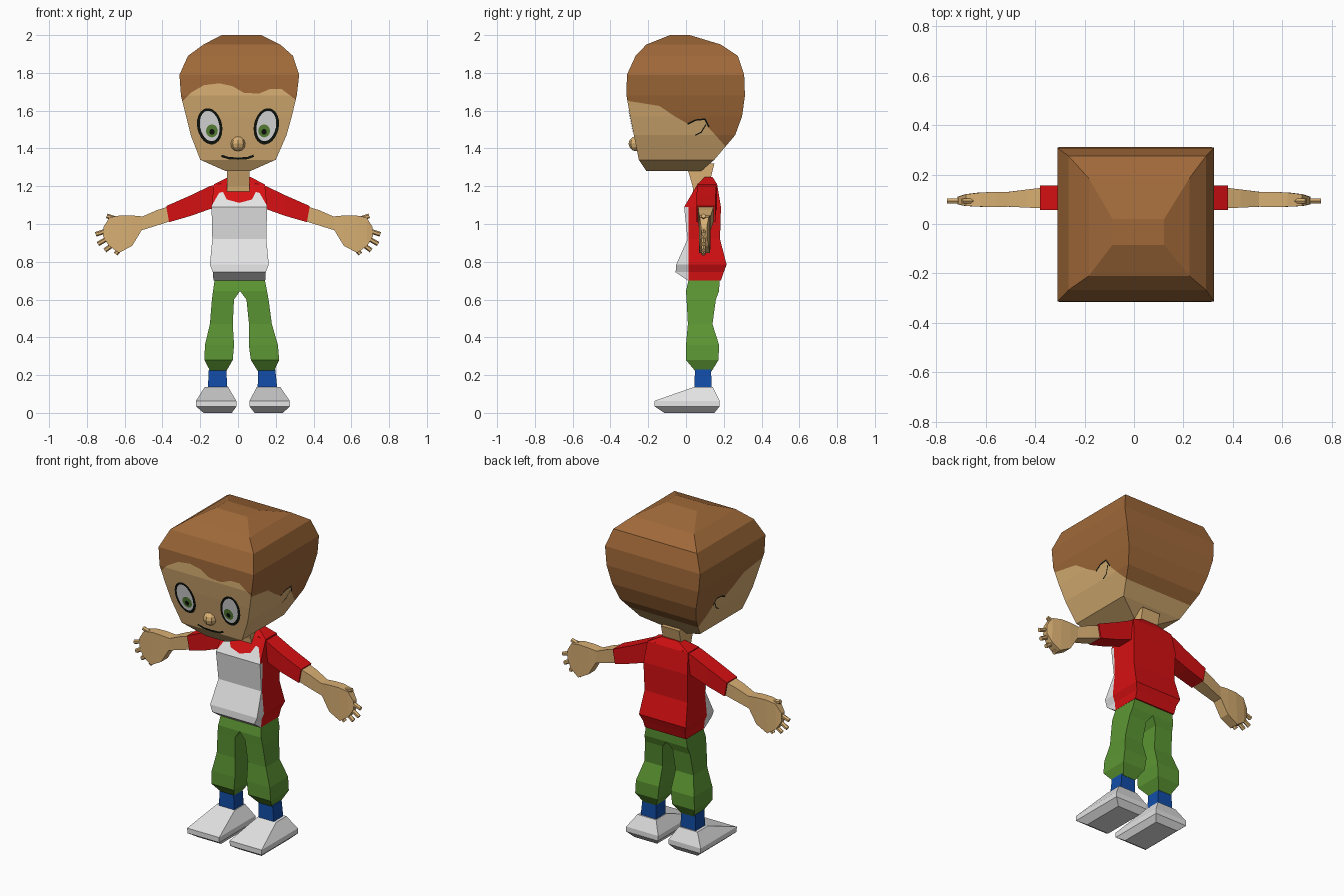
import bpy, bmesh, math
from mathutils import Vector

if "Cube" in bpy.data.objects:
    bpy.data.objects.remove(bpy.data.objects["Cube"])


def material(name, r, g, b):
    m = bpy.data.materials.new(name)
    lin = [((c / 255 + 0.055) / 1.055) ** 2.4 for c in (r, g, b)]
    m.diffuse_color = (*lin, 1)
    m.use_nodes = True
    m.node_tree.nodes["Principled BSDF"].inputs["Base Color"].default_value = m.diffuse_color
    return m


SKIN = material("skin", 216, 175, 115)
HAIR = material("brown hair", 160, 105, 57)
WHITE = material("white", 228, 228, 228)
RED = material("red", 214, 16, 18)
GREEN = material("trouser green", 92, 150, 51)
BLUE = material("sock blue", 18, 77, 168)
BLACK = material("black", 14, 18, 12)
IRIS = material("iris green", 92, 135, 55)


def finish(name, bm, *mats):
    me = bpy.data.meshes.new(name)
    bm.to_mesh(me)
    bm.free()
    for m in mats:
        me.materials.append(m)
    ob = bpy.data.objects.new(name, me)
    bpy.context.collection.objects.link(ob)
    return ob


def loft(rings):
    """Closed skin through rings of equal point count."""
    bm = bmesh.new()
    vs = [[bm.verts.new(p) for p in r] for r in rings]
    n = len(vs[0])
    for a, b in zip(vs, vs[1:]):
        for i in range(n):
            j = (i + 1) % n
            bm.faces.new((a[i], a[j], b[j], b[i]))
    bm.faces.new(vs[0])
    bm.faces.new(vs[-1])
    bmesh.ops.recalc_face_normals(bm, faces=bm.faces)
    bm.normal_update()
    return bm


def rect(z, x0, x1, y0, y1):
    return [(x0, y0, z), (x1, y0, z), (x1, y1, z), (x0, y1, z)]


def lerp(pts, u):
    for (a, p), (b, q) in zip(pts, pts[1:]):
        if u <= b:
            return p + (q - p) * max(0, (u - a) / (b - a))
    return pts[-1][1]


def bisect(bm, pick, co, no):
    faces = [f for f in bm.faces if pick(f)]
    geom = set(faces)
    for f in faces:
        geom.update(f.edges, f.verts)
    bmesh.ops.bisect_plane(bm, geom=list(geom), dist=1e-5, plane_co=co, plane_no=no)
    bm.normal_update()


def cut_line(bm, pick, axis, pts):
    """Cut the picked faces along a polyline (u, z), u being x or y."""
    def vec(u, z):
        v = Vector((0, 0, z))
        v[axis] = u
        return v
    for u, z in pts[1:-1]:
        bisect(bm, pick, vec(u, 0), vec(1, 0))
    for (a, p), (b, q) in zip(pts, pts[1:]):
        bisect(bm, lambda f: pick(f) and a < f.calc_center_median()[axis] < b,
               vec(a, p), vec(p - q, b - a))


def facing(axis, sign, zmin=-9, zmax=9):
    return lambda f: f.normal[axis] * sign > 0.5 and zmin < f.calc_center_median().z < zmax


# Head: square rings (z, x0, x1, y0, y1)
HEAD = [(1.28, -.065, .065, -.21, .08), (1.34, -.2, .2, -.25, .15),
        (1.47, -.25, .257, -.276, .26), (1.57, -.275, .285, -.296, .297),
        (1.68, -.302, .311, -.315, .312), (1.79, -.31, .324, -.313, .308),
        (1.89, -.265, .291, -.267, .275), (1.95, -.183, .224, -.21, .185),
        (2.0, -.087, .122, -.085, .02)]
FRONT_HAIR = [(-.4, 1.62), (-.30, 1.645), (-.25, 1.695), (-.18, 1.735), (-.1, 1.745),
              (-.03, 1.73), (.03, 1.695), (.11, 1.69), (.17, 1.715), (.23, 1.715), (.31, 1.655), (.4, 1.65)]
SIDE_HAIR = [(-.4, 1.66), (-.31, 1.652), (-.14, 1.625), (-.06, 1.57), (.01, 1.53),
             (.05, 1.55), (.1, 1.555), (.125, 1.505), (.21, 1.41), (.4, 1.38)]
bm = loft([rect(*r) for r in HEAD])
cut_line(bm, facing(1, -1, 1.35, 1.78), 0, FRONT_HAIR)
for s in (-1, 1):
    cut_line(bm, facing(0, s, 1.35, 1.78), 1, SIDE_HAIR)
bisect(bm, facing(1, 1, 1.35, 1.78), (0, 0, 1.41), (0, 0, 1))
for f in bm.faces:
    c, n = f.calc_center_median(), f.normal
    if c.z > 1.78 or c.z < 1.34:
        hair = c.z > 1.78
    elif abs(n.x) > abs(n.y):
        hair = c.z > lerp(SIDE_HAIR, c.y)
    elif n.y < 0:
        hair = c.z > lerp(FRONT_HAIR, c.x)
    else:
        hair = c.z > 1.41
    f.material_index = int(hair)
finish("head", bm, SKIN, HAIR)


# Painted face details: thin plates that follow the head surface
def on_face(h):
    return lambda u, z: Vector((u, lerp([(r[0], r[3]) for r in HEAD], z) - h, z))


def on_side(s, h):
    k = 2 if s > 0 else 1
    return lambda u, z: Vector((lerp([(r[0], r[k]) for r in HEAD], z) + s * h, u, z))


def plate(name, polys, place, out, mat):
    bm = bmesh.new()
    for poly in polys:
        f = bm.faces.new([bm.verts.new(place(*p)) for p in poly])
        f.normal_update()
        if f.normal.dot(Vector(out)) < 0:
            f.normal_flip()
    finish(name, bm, mat)


def oval(cx, cz, rx, rz, tilt=0, n=24):
    pts = []
    for i in range(n):
        a = 2 * math.pi * i / n
        u, w = rx * math.cos(a), rz * math.sin(a)
        pts.append((cx + u * math.cos(tilt) - w * math.sin(tilt),
                    cz + u * math.sin(tilt) + w * math.cos(tilt)))
    return [pts]


def ribbon(pts, w):
    polys = []
    for a, b in zip(pts, pts[1:]):
        d = Vector((b[0] - a[0], b[1] - a[1])).normalized() * w / 2
        e, n = d * 0.5, Vector((-d.y, d.x))
        a, b = Vector(a) - e, Vector(b) + e
        polys.append([tuple(a - n), tuple(b - n), tuple(b + n), tuple(a + n)])
    return polys


FWD = (0, -1, 0)
for s, side in ((-1, "right"), (1, "left")):
    x, t = s * .15, -s * .2
    plate(side + "_eye_outline", oval(x, 1.517, .066, .097, t), on_face(.002), FWD, BLACK)
    plate(side + "_eye_white", oval(x, 1.519, .051, .082, t), on_face(.004), FWD, WHITE)
    plate(side + "_iris", oval(s * .138, 1.493, .031, .034), on_face(.006), FWD, IRIS)
    plate(side + "_pupil", oval(s * .138, 1.488, .014, .015), on_face(.008), FWD, BLACK)
    plate(side + "_ear_outline", ribbon([(.01, 1.53), (.05, 1.55), (.1, 1.555), (.12, 1.515)], .008),
          on_side(s, .003), (s, 0, 0), BLACK)
    plate(side + "_ear_fold", ribbon([(.05, 1.47), (.08, 1.485), (.105, 1.525)], .006),
          on_side(s, .003), (s, 0, 0), BLACK)
plate("mouth", ribbon([(-.085, 1.36), (-.05, 1.349), (0, 1.346), (.05, 1.349), (.08, 1.36)], .012),
      on_face(.003), FWD, BLACK)

# Nose
bm = bmesh.new()
bmesh.ops.create_uvsphere(bm, u_segments=8, v_segments=6, radius=.04)
bmesh.ops.translate(bm, verts=bm.verts, vec=(0, -.264, 1.425))
finish("nose", bm, SKIN)

# Neck
finish("neck", loft([rect(1.08, -.058, .062, .05, .12), rect(1.2, -.058, .062, .035, .12),
                     rect(1.32, -.058, .062, 0, .15)]), SKIN)

# Shirt: white front panel with red collar, sides and back
TORSO = [(.70, .137, .01, .185), (.745, .14, -.055, .2), (.785, .156, -.052, .215),
         (.92, .143, .008, .18), (1.09, .147, -.01, .185), (1.21, .135, .06, .165), (1.25, .056, .1, .14)]
PANEL = [(-.3, 1.0), (-.14, 1.095), (-.1, 1.165), (-.08, 1.17), (-.06, 1.13), (.007, 1.112),
         (.074, 1.13), (.094, 1.17), (.114, 1.165), (.154, 1.095), (.3, 1.0)]
bm = loft([rect(z, .007 - h, .007 + h, a, b) for z, h, a, b in TORSO])
panel_side = lambda f: abs(f.normal.x) > .5
bisect(bm, panel_side, (0, .014, 0), (0, 1, 0))
cut_line(bm, facing(1, -1, 1.0, 1.2), 0, PANEL)
for f in bm.faces:
    c = f.calc_center_median()
    if f.normal.y < -.4:
        white = c.z < lerp(PANEL, c.x)
    else:
        white = panel_side(f) and c.y < .014 and c.z < 1.1
    f.material_index = int(white)
finish("shirt", bm, RED, WHITE)

# Arm rings: top x, z, bottom x, z, y0, y1
SLEEVE = [(.09, 1.215, .11, 1.09, .06, .165), (.15, 1.2, .16, 1.075, .06, .16),
          (.25, 1.152, .25, 1.043, .055, .157), (.38, 1.095, .365, 1.01, .057, .155)]
ARM = [(.36, 1.095, .35, 1.018, .064, .148), (.43, 1.073, .42, .995, .066, .14),
       (.505, 1.04, .51, .967, .07, .13), (.56, 1.045, .56, .885, .068, .13),
       (.62, 1.046, .63, .847, .07, .127), (.68, 1.035, .685, .885, .073, .12),
       (.712, .985, .714, .935, .08, .11)]
# Finger base x, z and tip x, z
FINGERS = [(.61, 1.015, .695, 1.043), (.68, .97, .753, .945), (.67, .935, .742, .894),
           (.65, .9, .705, .86), (.615, .88, .648, .841)]
# Leg, sock and shoe rings: z, inner x, outer x, y0, y1
LEG = [(.71, 0, .132, .015, .178), (.645, 0, .143, 0, .175), (.6, .033, .15, .003, .158),
       (.47, .043, .164, .01, .14), (.36, .039, .193, 0, .175), (.28, .048, .198, 0, .172),
       (.22, .084, .168, .05, .135)]
SOCK = [(.23, .084, .176, .047, .133), (.125, .08, .184, .045, .135)]
SHOE = [(.137, .076, .2, .042, .142), (.064, .035, .248, -.166, .178),
        (.034, .035, .248, -.166, .178), (0, .06, .21, -.115, .15)]


def finger(bm, s, x0, z0, x1, z1, r=.0125):
    a, b = Vector((s * x0, .093, z0)), Vector((s * x1, .093, z1))
    d = (b - a).normalized()
    side = d.cross(Vector((0, 1, 0)))
    ring = lambda c: [bm.verts.new(c + r * (math.cos(k * math.pi / 3) * side
                      + math.sin(k * math.pi / 3) * Vector((0, 1, 0)))) for k in range(6)]
    va, vb = ring(a), ring(b)
    for k in range(6):
        j = (k + 1) % 6
        bm.faces.new((va[k], va[j], vb[j], vb[k]))
    bm.faces.new(va)
    bm.faces.new(vb)


for s, side in ((-1, "right"), (1, "left")):
    arm_ring = lambda r: [(s * r[0], r[4], r[1]), (s * r[0], r[5], r[1]),
                          (s * r[2], r[5], r[3]), (s * r[2], r[4], r[3])]
    finish(side + "_sleeve", loft([arm_ring(r) for r in SLEEVE]), RED)
    finish(side + "_arm_and_hand", loft([arm_ring(r) for r in ARM]), SKIN)
    bm = bmesh.new()
    for fg in FINGERS:
        finger(bm, s, *fg)
    bmesh.ops.recalc_face_normals(bm, faces=bm.faces)
    finish(side + "_fingers", bm, SKIN)
    # Legs stand slightly to one side as they go down
    for part, rings, mat in (("trouser_leg", LEG, GREEN), ("sock", SOCK, BLUE), ("shoe", SHOE, WHITE)):
        boxes = []
        for z, i, o, y0, y1 in rings:
            mid = .009 + (.71 - z) * .026
            boxes.append(rect(z, mid + s * i, mid + s * o, y0, y1))
        finish(side + "_" + part, loft(boxes), mat)
